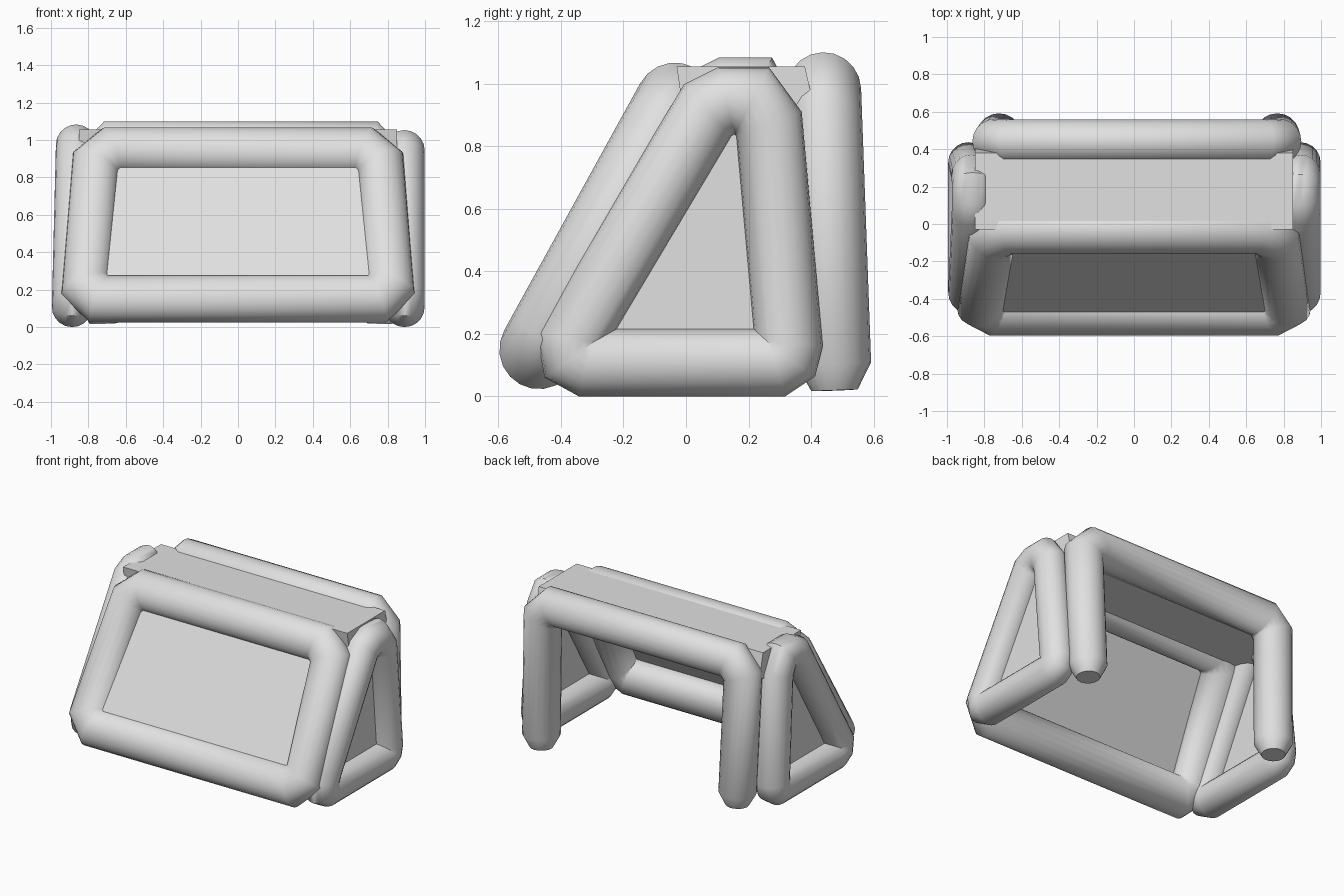
import bpy, bmesh, math
from mathutils import Vector

cube = bpy.data.objects.get("Cube")
if cube:
    bpy.data.objects.remove(cube, do_unlink=True)

fabric = bpy.data.materials.new("light_grey_fabric")
fabric.use_nodes = True
GREY = (0.75, 0.75, 0.75, 1)
fabric.diffuse_color = GREY
fabric.node_tree.nodes["Principled BSDF"].inputs["Base Color"].default_value = GREY


def finish(name, bm, angle=50):
    bmesh.ops.recalc_face_normals(bm, faces=bm.faces)
    mesh = bpy.data.meshes.new(name)
    bm.to_mesh(mesh)
    bm.free()
    mesh.materials.append(fabric)
    obj = bpy.data.objects.new(name, mesh)
    bpy.context.collection.objects.link(obj)
    bpy.ops.object.select_all(action='DESELECT')
    obj.select_set(True)
    bpy.context.view_layer.objects.active = obj
    bpy.ops.object.shade_smooth_by_angle(angle=math.radians(angle))


def cut_corners(points, size, closed):
    """Replace each corner of a path by two points."""
    result = []
    n = len(points)
    for i, p in enumerate(points):
        if not closed and i in (0, n - 1):
            result.append(p)
            continue
        for q in (points[i - 1], points[(i + 1) % n]):
            result.append(p + (q - p).normalized() * size)
    return result


def tube(name, points, radius, closed=True, cut=0.0, sides=20):
    """Inflated tube with mitred corners along a flat path."""
    path = [Vector(p) for p in points]
    normal = (path[1] - path[0]).cross(path[2] - path[1]).normalized()
    if cut:
        path = cut_corners(path, cut, closed)
    bm = bmesh.new()
    rings = []
    n = len(path)

    def ring(p, side, width, scale=1.0):
        rings.append([bm.verts.new(
            p + scale * radius * (side * width * math.cos(a) + normal * math.sin(a)))
            for a in (math.tau * k / sides for k in range(sides))])

    for i, p in enumerate(path):
        a = (p - path[i - 1]).normalized()
        b = (path[(i + 1) % n] - p).normalized()
        if not closed and i == 0:
            ring(p, normal.cross(b), 1, 0.62)
            ring(p + b * 0.085, normal.cross(b), 1)
        elif not closed and i == n - 1:
            ring(p - a * 0.085, normal.cross(a), 1)
            ring(p, normal.cross(a), 1, 0.62)
        else:
            side = normal.cross(a + b).normalized()
            ring(p, side, 1 / max(0.3, side.dot(normal.cross(a))))
    count = len(rings)
    for i in range(count if closed else count - 1):
        r, s = rings[i], rings[(i + 1) % count]
        for k in range(sides):
            m = (k + 1) % sides
            bm.faces.new((r[k], r[m], s[m], s[k]))
    if not closed:
        bm.faces.new(rings[0])
        bm.faces.new(rings[-1])
    finish(name, bm)


def slab(name, corners, offset):
    """Flat outline pushed along an offset vector."""
    bm = bmesh.new()
    face = bm.faces.new([bm.verts.new(c) for c in corners])
    moved = bmesh.ops.extrude_face_region(bm, geom=[face])["geom"]
    bmesh.ops.translate(bm, vec=Vector(offset),
                        verts=[v for v in moved if isinstance(v, bmesh.types.BMVert)])
    finish(name, bm, 30)


# Leaning front frame and its panel
tube("front_frame", [(-0.82, -0.47, 0.15), (0.82, -0.47, 0.15),
                     (0.755, -0.035, 0.94), (-0.755, -0.035, 0.94)], 0.127, cut=0.08)
slab("front_panel", [(-0.8, -0.50, 0.21), (0.8, -0.50, 0.21),
                     (0.75, -0.07, 0.935), (-0.75, -0.07, 0.935)], (0, -0.007, 0.004))

# Upright rear arch with tapered feet
tube("rear_arch", [(-0.72, 0.475, 0.02), (-0.745, 0.44, 0.98),
                   (0.775, 0.44, 0.98), (0.765, 0.475, 0.02)], 0.12, closed=False, cut=0.08)

# Triangular side frames and their panels
for label, sign, lift, lean in (("left", 1, 0.0, 0.0), ("right", -1, 0.03, 0.025)):
    def place(y, z):
        return (sign * (0.89 - lean * z), y, z)

    profile = [(0.07, 0.915 + lift), (0.13, 0.945 + lift), (0.21, 0.945 + lift),
               (0.265, 0.87), (0.328, 0.17), (0.318, 0.13), (0.285, 0.108),
               (-0.315, 0.108), (-0.355, 0.13), (-0.365, 0.185)]
    tube(label + "_side_frame", [place(y, z) for y, z in profile], 0.108)
    slab(label + "_side_panel",
         [place(y, z) for y, z in ((-0.34, 0.11), (0.3, 0.11), (0.2, 0.93))],
         (0.008 * sign, 0, 0))

# Roof cushion bridging the front frame, side frames and rear arch
roof_profile = [(-0.03, 1.055), (0.38, 1.055), (0.42, 0.88), (0.0, 0.85)]
slab("roof_cushion", [(-0.85, y, z) for y, z in roof_profile], (1.7, 0, 0))
